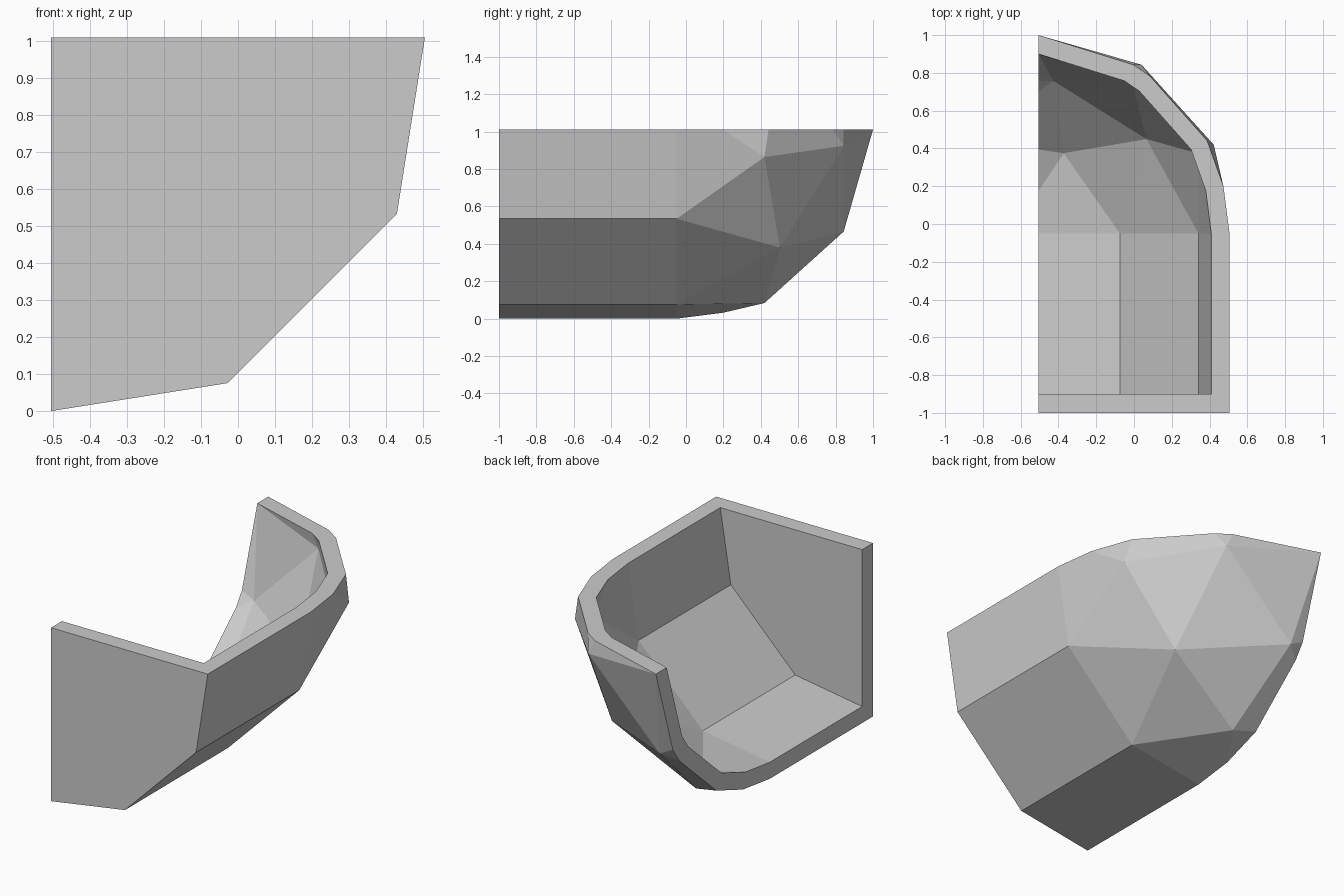
import bpy, bmesh, math
from mathutils import Vector

if "Cube" in bpy.data.objects:
    bpy.data.objects.remove(bpy.data.objects["Cube"])

CENTRE = Vector((-0.5055, -0.05, 1.011))


def add_capsule(bm, radius, length):
    """Low-poly dome with its pole on +y, extended into a ten-sided prism."""
    verts = bmesh.ops.create_icosphere(bm, subdivisions=2, radius=radius)["verts"]
    for v in verts:
        r, a = math.hypot(v.co.x, v.co.y), math.atan2(v.co.y, v.co.x) - math.radians(9)
        v.co = (r * math.cos(a), v.co.z, r * math.sin(a))
    lower = [v for v in verts if v.co.y < -1e-3]
    bmesh.ops.delete(bm, geom=lower, context='VERTS')
    rim = [e for e in bm.edges if e.is_boundary]
    grown = bmesh.ops.extrude_edge_only(bm, edges=rim)["geom"]
    for v in grown:
        if isinstance(v, bmesh.types.BMVert):
            v.co.y = -length
    bmesh.ops.contextual_create(bm, geom=[e for e in grown if isinstance(e, bmesh.types.BMEdge)])


def cut(bm, normal):
    """Remove the side the normal points to."""
    geom = bm.verts[:] + bm.edges[:] + bm.faces[:]
    bmesh.ops.bisect_plane(bm, geom=geom, dist=1e-5, plane_co=(0, 0, 0),
                           plane_no=normal, clear_outer=True)


def open_edges(bm, axis):
    """Open edges lying in the cut plane across the given axis."""
    return [e for e in bm.edges if len(e.link_faces) < 2
            and all(abs(v.co[axis]) < 1e-4 for v in e.verts)]


bm = bmesh.new()
# Outer and inner skins, cut open at the top and the left
add_capsule(bm, 1.05, 0.95)
add_capsule(bm, 0.95, 0.85)
cut(bm, (0, 0, 1))
cut(bm, (-1, 0, 0))

# Join the skins at the front and back corners
corners = sorted((v for v in bm.verts if abs(v.co.x) < 1e-4 and abs(v.co.z) < 1e-4),
                 key=lambda v: v.co.y)
bm.edges.new((corners[0], corners[1]))
bm.edges.new((corners[-2], corners[-1]))

# Flat rims on the top and the open left side
top, side = open_edges(bm, 2), open_edges(bm, 0)
bmesh.ops.triangle_fill(bm, edges=top, use_beauty=True, normal=(0, 0, 1))
bmesh.ops.triangle_fill(bm, edges=side, use_beauty=True, normal=(-1, 0, 0))
bmesh.ops.recalc_face_normals(bm, faces=bm.faces)
bmesh.ops.translate(bm, verts=bm.verts, vec=CENTRE)

mesh = bpy.data.meshes.new("hollow_quarter_shell")
bm.to_mesh(mesh)
bm.free()
shell = bpy.data.objects.new("hollow_quarter_shell", mesh)
bpy.context.collection.objects.link(shell)
